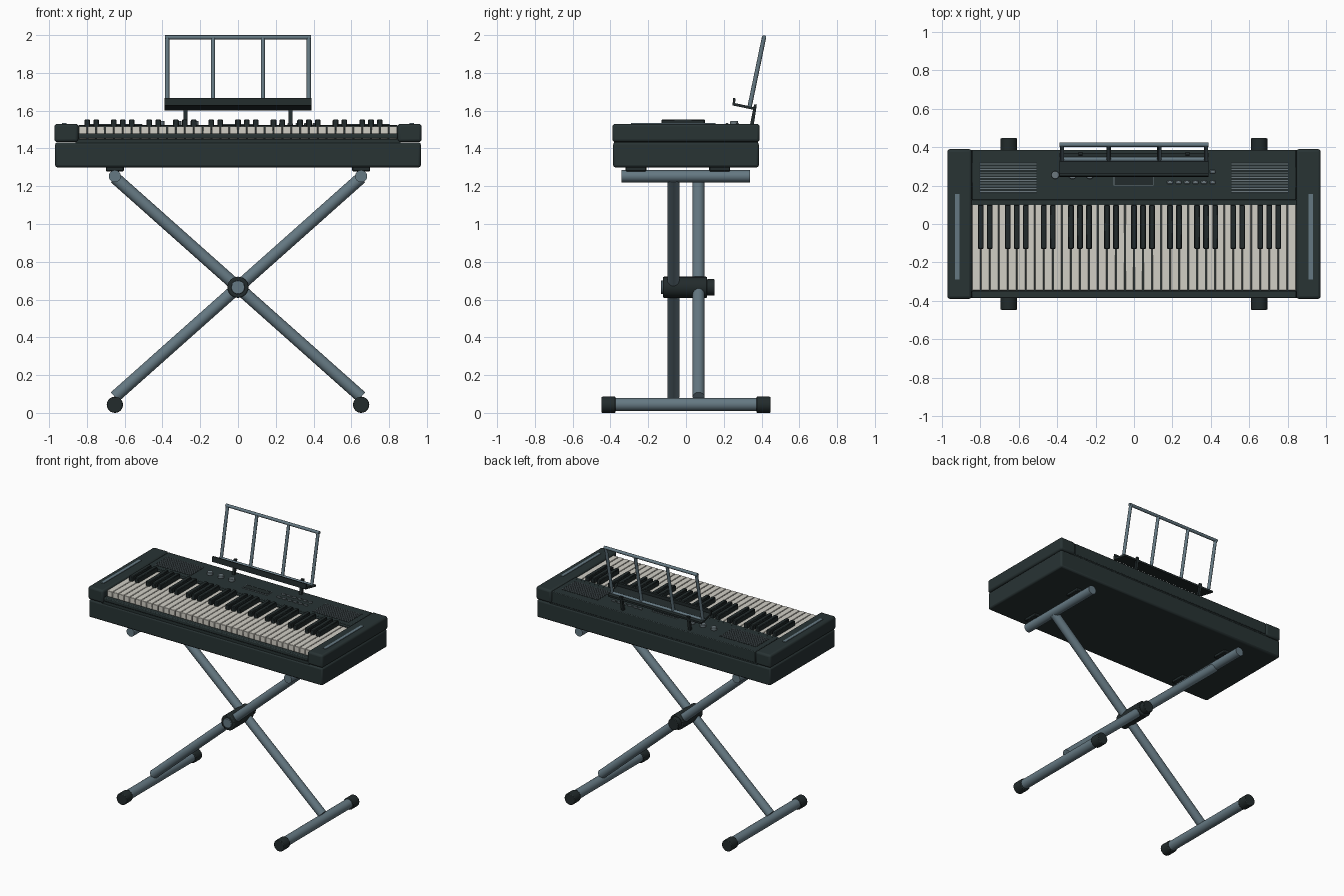
import bpy, bmesh, math
from mathutils import Vector, Matrix

cube = bpy.data.objects.get("Cube")
if cube:
    bpy.data.objects.remove(cube, do_unlink=True)


def material(name, rgb, rough=0.6):
    m = bpy.data.materials.new(name)
    m.use_nodes = True
    m.diffuse_color = (*rgb, 1)
    node = m.node_tree.nodes["Principled BSDF"]
    node.inputs["Base Color"].default_value = (*rgb, 1)
    node.inputs["Roughness"].default_value = rough
    return m


CASE = material("charcoal plastic", (0.021, 0.033, 0.034))
BLACK = material("black plastic", (0.016, 0.024, 0.025))
STEEL = material("blue grey steel", (0.13, 0.19, 0.225))
IVORY = material("ivory keys", (0.64, 0.62, 0.56))
TRIM = material("grey controls", (0.15, 0.19, 0.21))


def finish(name, bm, mat, bevel=0.0, segments=2):
    """Turn a bmesh into a shaded object, with an optional bevel."""
    bmesh.ops.recalc_face_normals(bm, faces=bm.faces)
    mesh = bpy.data.meshes.new(name)
    bm.to_mesh(mesh)
    bm.free()
    mesh.materials.append(mat)
    ob = bpy.data.objects.new(name, mesh)
    bpy.context.collection.objects.link(ob)
    if bevel:
        mod = ob.modifiers.new("Bevel", "BEVEL")
        mod.width, mod.segments = bevel, segments
    bpy.ops.object.select_all(action="DESELECT")
    ob.select_set(True)
    bpy.context.view_layer.objects.active = ob
    bpy.ops.object.shade_smooth_by_angle(angle=math.radians(35))


def boxes(name, spans, mat, bevel=0.0, segments=2):
    """Boxes given as (x range, y range, z range), joined in one object."""
    bm = bmesh.new()
    for span in spans:
        mid = Vector([(a + b) / 2 for a, b in span])
        size = [abs(b - a) for a, b in span]
        bmesh.ops.create_cube(bm, size=1, matrix=Matrix.Translation(mid) @ Matrix.Diagonal((*size, 1)))
    finish(name, bm, mat, bevel, segments)


def tubes(name, runs, radius, mat, bevel=0.0, sides=24):
    """Round bars between pairs of points, joined in one object."""
    bm = bmesh.new()
    for a, b in runs:
        a, b = Vector(a), Vector(b)
        turn = (b - a).to_track_quat("Z", "Y").to_matrix().to_4x4()
        bmesh.ops.create_cone(bm, cap_ends=True, segments=sides, radius1=radius, radius2=radius,
                              depth=(b - a).length, matrix=Matrix.Translation((a + b) / 2) @ turn)
    finish(name, bm, mat, bevel)


def prisms(name, profile, x_ranges, mat):
    """A (y, z) profile extruded along each x range."""
    bm = bmesh.new()
    for x0, x1 in x_ranges:
        face = bm.faces.new([bm.verts.new((x0, y, z)) for y, z in profile])
        ext = bmesh.ops.extrude_face_region(bm, geom=[face], use_keep_orig=True)
        bmesh.ops.translate(bm, vec=(x1 - x0, 0, 0),
                            verts=[v for v in ext["geom"] if isinstance(v, bmesh.types.BMVert)])
    finish(name, bm, mat)


def around(c, w):
    return (c - w / 2, c + w / 2)


SIDES = (-1, 1)
INNER = 0.845

# Keyboard case
boxes("case_base", [((-0.968, 0.968), (-0.386, 0.386), (1.30, 1.432))], CASE, 0.012)
boxes("case_middle", [((-0.86, 0.86), (-0.38, 0.38), (1.42, 1.45))], CASE)
boxes("front_lip", [((-INNER, INNER), (-0.386, -0.348), (1.452, 1.48))], CASE, 0.006)
boxes("end_blocks", [((s * INNER, s * 0.972), (-0.39, 0.39), (1.434, 1.53)) for s in SIDES], CASE, 0.015, 3)
boxes("control_panel", [((-INNER, INNER), (0.125, 0.385), (1.44, 1.525))], CASE, 0.005)
boxes("panel_step", [((-INNER, INNER), (0.10, 0.126), (1.44, 1.521))], CASE)
boxes("end_strips", [(around(s * 0.92, 0.022), (-0.29, 0.155), (1.527, 1.534)) for s in SIDES], STEEL)

# Keys: five octaves and one closing note
COUNT = 36
pitch = 2 * INNER / COUNT
boxes("white_keys", [(around(-INNER + (i + 0.5) * pitch, pitch - 0.004), (-0.345, 0.10), (1.45, 1.517))
                     for i in range(COUNT)], IVORY, 0.002, 1)
boxes("black_keys", [(around(-INNER + i * pitch, 0.03), (-0.13, 0.10), (1.50, 1.553))
                     for i in range(1, COUNT - 1) if i % 7 not in (0, 3)], BLACK, 0.004, 1)

# Speaker grilles
TOP = 1.525
boxes("speaker_panels", [(around(s * 0.655, 0.30), (0.16, 0.322), (TOP - 0.005, TOP + 0.001)) for s in SIDES], BLACK)
boxes("speaker_bars", [(around(s * 0.655, 0.295), around(0.17 + i * 0.0142, 0.005), (TOP, TOP + 0.004))
                       for s in SIDES for i in range(11)], TRIM)

# Display, buttons and knobs
boxes("display_frame", [((-0.106, 0.102), (0.20, 0.258), (TOP - 0.003, TOP + 0.003))], TRIM)
boxes("display_screen", [((-0.102, 0.098), (0.204, 0.254), (TOP, TOP + 0.005))], BLACK)
boxes("buttons", [(around(0.187 + i * 0.0445, 0.03), around(y, 0.017), (TOP - 0.002, TOP + 0.009))
                  for i in range(6) for y in (0.217, 0.272)], TRIM, 0.003, 1)
KNOBS = (-0.41, -0.32, -0.23)
tubes("knobs", [((x, 0.255, TOP - 0.002), (x, 0.255, TOP + 0.021)) for x in KNOBS], 0.021, TRIM, 0.003)

# Music rest
prisms("rest_supports", [(0.338, 1.52), (0.358, 1.52), (0.375, 1.632), (0.36, 1.632)],
       [around(s * 0.278, 0.02) for s in SIDES], BLACK)
prisms("rest_ledge", [(0.246, 1.628), (0.37, 1.602), (0.37, 1.616), (0.26, 1.640), (0.262, 1.665), (0.25, 1.668)],
       [(-0.388, 0.388)], BLACK)


def rest(x, t):
    return (x, 0.337 + 0.076 * t, 1.622 + 0.366 * t)


tubes("rest_frame", [(rest(-0.387, t), rest(0.387, t)) for t in (0, 1)]
      + [(rest(x, 0), rest(x, 1)) for x in (-0.375, -0.132, 0.132, 0.375)], 0.0115, STEEL, sides=12)

# Stand: crossed legs, feet and top bars
SPREAD = 0.652
tubes("crossed_legs", [((-s * SPREAD, -s * 0.067, 0.085), (s * SPREAD, -s * 0.067, 1.245))
                       for s in SIDES], 0.032, STEEL)
tubes("foot_bars", [((s * SPREAD, -0.43, 0.045), (s * SPREAD, 0.43, 0.045)) for s in SIDES], 0.035, STEEL)
tubes("foot_caps", [((s * SPREAD, e * 0.372, 0.043), (s * SPREAD, e * 0.447, 0.043))
                    for s in SIDES for e in SIDES], 0.043, BLACK, 0.005)
tubes("top_bars", [((s * SPREAD, -0.342, 1.253), (s * SPREAD, 0.338, 1.253)) for s in SIDES], 0.032, STEEL)
boxes("rest_pads", [(around(s * SPREAD, 0.095), around(y, 0.11), (1.279, 1.302))
                    for s in SIDES for y in (-0.265, 0.178)], BLACK, 0.004, 1)

# Pivot hub
tubes("pivot_hub", [((0, -0.122, 0.665), (0, 0.112, 0.665))], 0.056, BLACK, 0.006)
tubes("pivot_knob", [((0, 0.11, 0.665), (0, 0.152, 0.665))], 0.043, BLACK, 0.004)
tubes("pivot_cap", [((0, -0.132, 0.665), (0, -0.118, 0.665))], 0.036, STEEL, 0.003)
